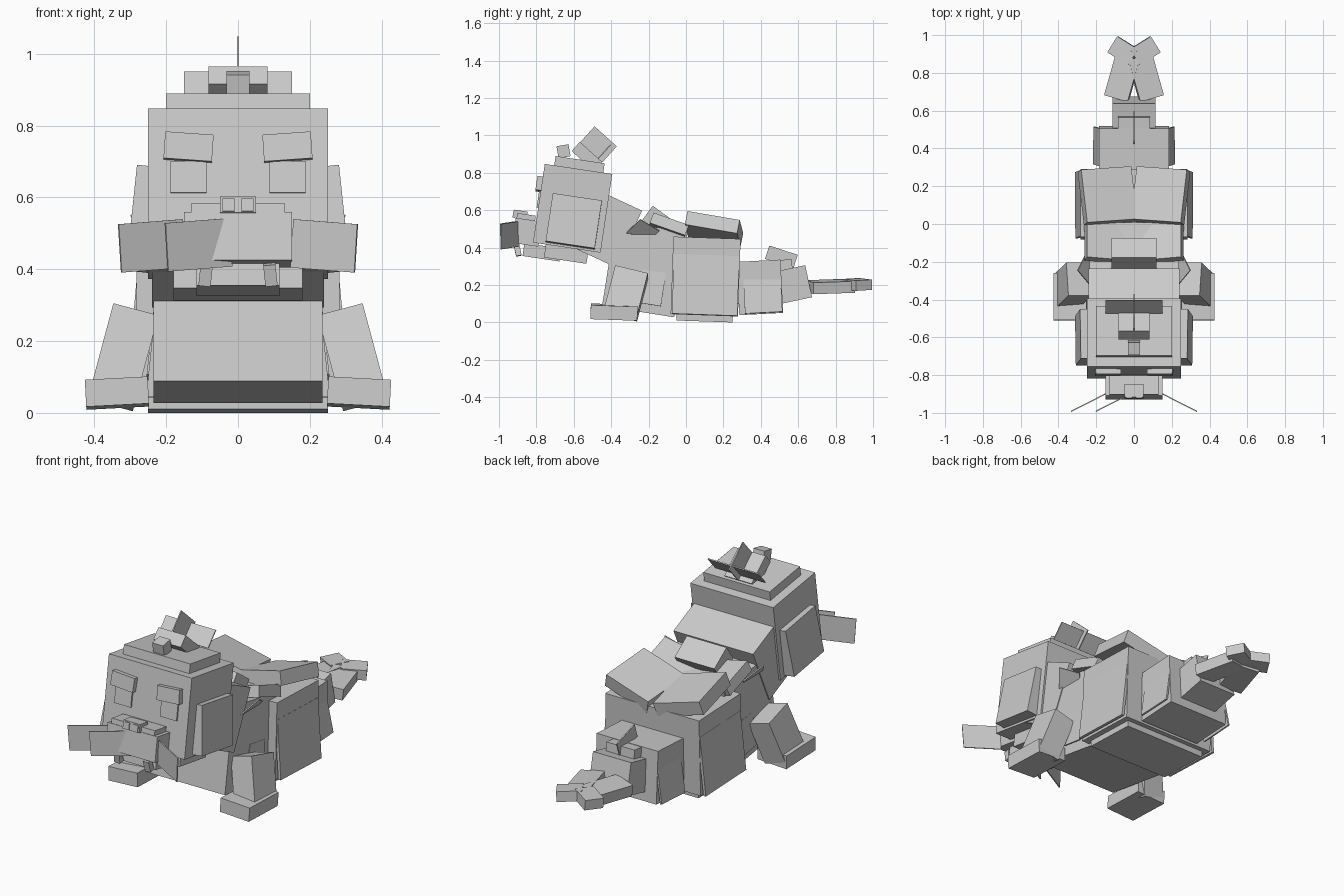
import bpy
from math import radians

cube = bpy.data.objects.get("Cube")
if cube:
    bpy.data.objects.remove(cube, do_unlink=True)

# One plain grey for the whole model
GREY = (0.6, 0.6, 0.6, 1)
mat = bpy.data.materials.new("plain grey")
mat.use_nodes = True
mat.diffuse_color = GREY
mat.node_tree.nodes["Principled BSDF"].inputs["Base Color"].default_value = GREY

THIN = 0.006


def box(name, pos, size, pitch=0, roll=0, yaw=0):
    """Flat-shaded box; angles in degrees about x, y and z."""
    bpy.ops.mesh.primitive_cube_add(size=1, location=pos)
    ob = bpy.context.object
    ob.name = name
    ob.scale = size
    ob.rotation_euler = [radians(a) for a in (pitch, roll, yaw)]
    ob.data.materials.append(mat)
    return ob


def pair(name, pos, size, pitch=0, roll=0, yaw=0):
    """Left box and its mirror image on the right."""
    x, y, z = pos
    box("left_" + name, pos, size, pitch, roll, yaw)
    box("right_" + name, (-x, y, z), size, pitch, -roll, -yaw)


# Head
TILT = -8.5
box("head", (0, -.606, .61), (.5, .365, .425), TILT)
box("head_cap", (0, -.57, .842), (.4, .265, .056), TILT)
pair("cheek_panel", (.262, -.6, .54), (.07, .265, .26), TILT, -6)
pair("brow", (.138, -.765, .737), (.135, .07, .075), TILT, -4)
pair("eye", (.138, -.775, .655), (.1, .035, .09), TILT)

# Crest on the head
box("crest_knob", (0, -.655, .915), (.065, .065, .065), 10)
box("crest_block", (0, -.53, .887), (.165, .16, .066), -42)
box("crest_upright_fin", (0, -.468, .952), (THIN, .16, .115), -42)
box("crest_cross_fin", (0, -.437, .912), (.3, THIN, .1), -42)

# Muzzle, jaw, teeth and whiskers
box("muzzle", (0, -.85, .482), (.3, .14, .135), TILT)
box("muzzle_bridge", (0, -.855, .56), (.26, .1, .035), TILT)
box("nose", (0, -.885, .575), (.1, .07, .045), TILT)
pair("nostril", (.026, -.915, .578), (.033, .02, .036), TILT)
box("lower_jaw", (0, -.77, .375), (.23, .2, .07), TILT)
box("throat", (0, -.64, .37), (.36, .23, .08), TILT)
pair("tooth", (.09, -.9, .385), (.034, .03, .06), 12, -6)
pair("whisker", (.24, -.945, .465), (.2, THIN, .135), 0, 4, -27)
box("inner_whisker", (-.11, -.945, .468), (.2, THIN, .135), 0, -4, 27)

# Neck and chest
box("neck", (0, -.446, .511), (.48, .31, .334), -25)
box("chest", (0, -.22, .285), (.47, .39, .46), -9)
pair("chest_flap", (.243, -.185, .185), (THIN, .13, .18), -9, -6)

# Front flippers
pair("flipper", (.32, -.32, .155), (.13, .18, .24), -14, -15)
pair("flipper_foot", (.337, -.385, .055), (.175, .25, .075), -2, 3)

# Body, belly plate and flared side plates
box("body", (0, .105, .245), (.565, .36, .415), -2)
box("belly_plate", (0, .1, .03), (.5, .3, .05), -2)
pair("body_flap", (.29, .105, .2), (.015, .35, .32), -2, -5)

# Plates along the back
pair("back_plate", (.14, .15, .5), (.275, .285, .075), -10, -15, -4)
pair("shoulder_plate", (.13, -.1, .495), (.26, .2, .06), -20, -14, 5)
box("collar_block", (0, -.155, .545), (.24, .13, .1), -36)
pair("shoulder_fin", (.235, -.24, .475), (THIN, .13, .15), -38, 40)

# Tail
box("tail_base", (0, .395, .187), (.37, .235, .285), 3)
pair("tail_flap", (.192, .41, .16), (.01, .2, .22), 3, -10)
box("tail_tip", (0, .575, .203), (.23, .165, .175), 12)
box("tail_ridge", (0, .53, .305), (.17, .075, .06), 5)
box("tail_fin", (0, .51, .35), (THIN, .16, .075), -18)
pair("fluke_base", (.062, .775, .192), (.13, .23, .062), 2, 6, 16)
pair("fluke_end", (.058, .917, .203), (.13, .1, .055), 3, 4, 32)
